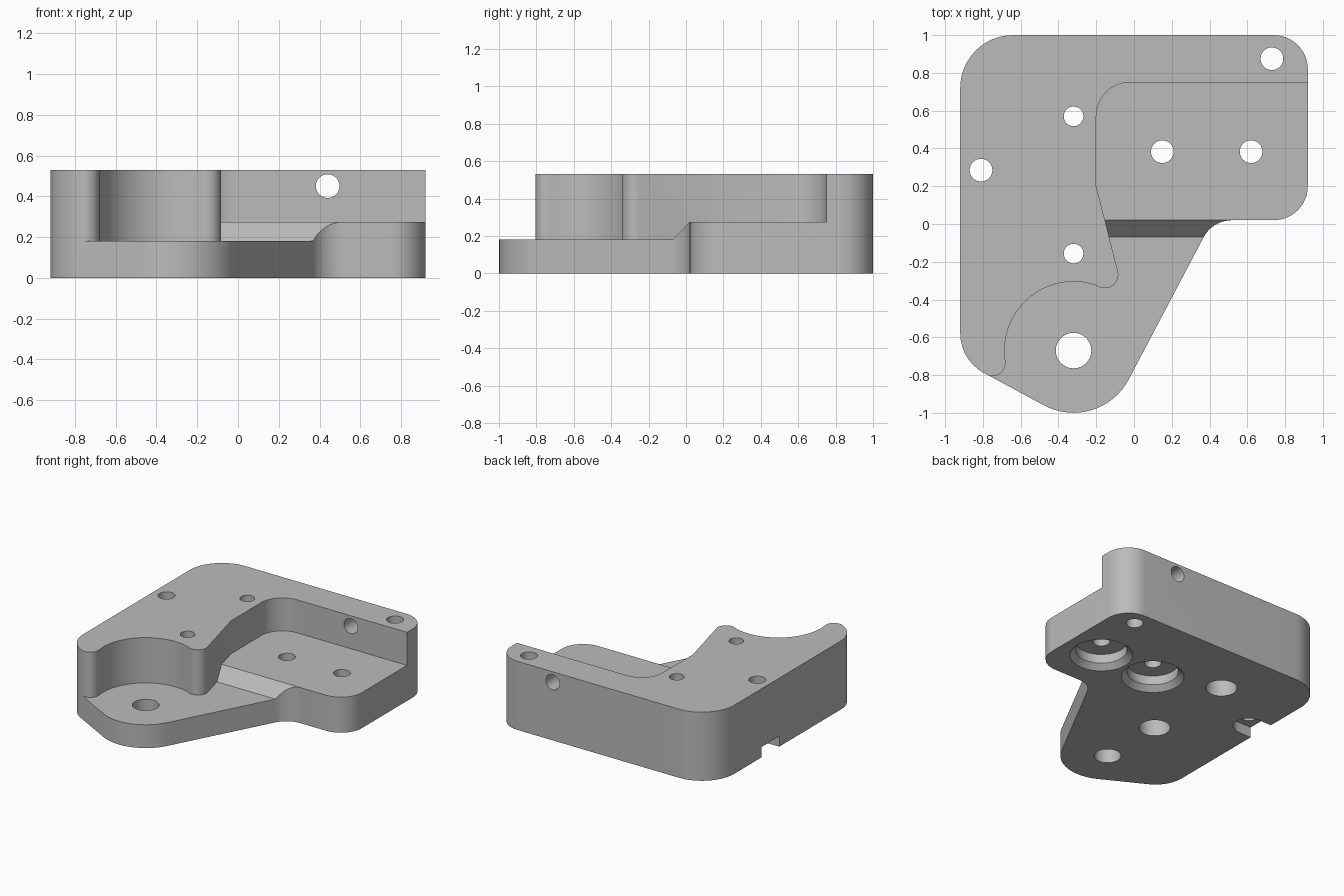
import bpy, bmesh, math
from mathutils import Vector, Matrix

if "Cube" in bpy.data.objects:
    bpy.data.objects.remove(bpy.data.objects["Cube"], do_unlink=True)

metal = bpy.data.materials.new("light_grey_metal")
metal.use_nodes = True
GREY = (0.5, 0.5, 0.5, 1)
metal.diffuse_color = GREY
metal.node_tree.nodes["Principled BSDF"].inputs["Base Color"].default_value = GREY


def arc(cx, cy, r, a0, a1, steps=20):
    angles = [math.radians(a0 + (a1 - a0) * i / steps) for i in range(steps + 1)]
    return [(cx + r * math.cos(a), cy + r * math.sin(a)) for a in angles]


def rounded(corners, steps=16):
    """Closed outline from (x, y, radius) corners."""
    out = []
    n = len(corners)
    for i, (x, y, r) in enumerate(corners):
        p = Vector((x, y))
        if r == 0:
            out.append((x, y))
            continue
        a = (Vector(corners[i - 1][:2]) - p).normalized()
        b = (Vector(corners[(i + 1) % n][:2]) - p).normalized()
        half = a.angle(b) / 2
        centre = p + (a + b).normalized() * r / math.sin(half)
        start = p + a * r / math.tan(half) - centre
        end = p + b * r / math.tan(half) - centre
        turn = math.atan2(start.x * end.y - start.y * end.x, start.dot(end))
        for k in range(steps + 1):
            q = Matrix.Rotation(turn * k / steps, 2) @ start + centre
            out.append((q.x, q.y))
    return out


def make_object(name, bm):
    bmesh.ops.recalc_face_normals(bm, faces=bm.faces)
    mesh = bpy.data.meshes.new(name)
    bm.to_mesh(mesh)
    bm.free()
    mesh.materials.append(metal)
    obj = bpy.data.objects.new(name, mesh)
    bpy.context.scene.collection.objects.link(obj)
    return obj


def prism(name, outline, z0, z1, matrix=Matrix()):
    bm = bmesh.new()
    face = bm.faces.new([bm.verts.new((x, y, z0)) for x, y in outline])
    top = bmesh.ops.extrude_face_region(bm, geom=[face])["geom"]
    bmesh.ops.translate(bm, vec=(0, 0, z1 - z0),
                        verts=[v for v in top if isinstance(v, bmesh.types.BMVert)])
    bm.transform(matrix)
    return make_object(name, bm)


def cone(name, x, y, z0, z1, r0, r1):
    bm = bmesh.new()
    bmesh.ops.create_cone(bm, cap_ends=True, segments=48, radius1=r0, radius2=r1,
                          depth=z1 - z0,
                          matrix=Matrix.Translation((x, y, (z0 + z1) / 2)))
    return make_object(name, bm)


def cut(target, cutter):
    cutter.hide_render = True
    mod = target.modifiers.new("cut", "BOOLEAN")
    mod.operation = "DIFFERENCE"
    mod.solver = "EXACT"
    mod.object = cutter
    bpy.context.view_layer.objects.active = target
    bpy.ops.object.modifier_apply(modifier=mod.name)
    bpy.data.objects.remove(cutter, do_unlink=True)


# Full height block with rounded corners and a lobe at the front
HEIGHT = 0.53
block = prism("bracket_block", rounded([
    (-0.92, 1, 0.28), (-0.92, -0.721, 0.24), (-0.183, -1.118, 0.33),
    (0.416, 0.02, 0.17), (0.92, 0.02, 0.18), (0.92, 1, 0.18)]), 0, HEIGHT)

# Open pocket, leaving a wall at the back and left
pocket_outline = rounded([(1.5, 0.75, 0), (-0.2, 0.75, 0.18), (-0.2, 0.2, 0)][:2]
                         + [(-0.2, 0.2, 0)])
pocket_outline += arc(-0.155, -0.268, 0.072, 14, -112)
pocket_outline += arc(-0.32, -0.67, 0.365, 68, 188.6, 40)[1:]
pocket_outline += arc(-0.75, -0.735, 0.07, 8.6, -118)[1:]
pocket_outline += [(-1.02, -1.24), (-1.02, -1.5), (1.5, -1.5)]
pocket = prism("pocket_cutter", pocket_outline, 0.18, 1)

# Raised floor with a sloped front edge, kept out of the pocket
yz_to_world = Matrix(((0, 0, 1, 0), (1, 0, 0, 0), (0, 1, 0, 0), (0, 0, 0, 1)))
cut(pocket, prism("raised_floor", [(-0.165, 0.08), (0.02, 0.275), (2, 0.275), (2, 0.08)],
                  -2, 2, yz_to_world))
cut(block, pocket)

# Vertical through holes: x, y, radius
for x, y, r in [(0.73, 0.875, 0.06), (-0.81, 0.285, 0.06), (-0.32, 0.57, 0.052),
                (-0.32, -0.157, 0.052), (0.15, 0.383, 0.06), (0.62, 0.383, 0.06),
                (-0.32, -0.67, 0.094)]:
    cut(block, cone("hole", x, y, -0.2, 0.8, r, r))

# Deep bolt head recesses in the underside
for y in (0.57, -0.157):
    cut(block, cone("bolt_recess", -0.32, y, -0.1, 0.3, 0.11, 0.11))

# Wide recesses with a chamfered rim in the underside
for x in (0.15, 0.62):
    cut(block, cone("wide_recess", x, 0.383, -0.1, 0.11, 0.18, 0.18))
    cut(block, cone("rim_chamfer", x, 0.383, -0.04, 0.04, 0.26, 0.18))

# Underside slot that opens through the left wall
slot = [(-1.2, 0.175)] + arc(-0.81, 0.285, 0.11, -90, 90) + [(-1.2, 0.395)]
cut(block, prism("side_slot", slot, -0.1, 0.08))

# Cross hole through the back wall
cut(block, prism("cross_hole", arc(0, 0, 0.058, 0, 352.5, 47), -0.3, 0.3,
                 Matrix.Translation((0.44, 0.9, 0.45)) @ Matrix.Rotation(math.pi / 2, 4, "X")))

# Smooth curved walls, crisp edges
bpy.ops.object.select_all(action="DESELECT")
block.select_set(True)
bpy.context.view_layer.objects.active = block
bpy.ops.object.shade_smooth_by_angle(angle=math.radians(25))
